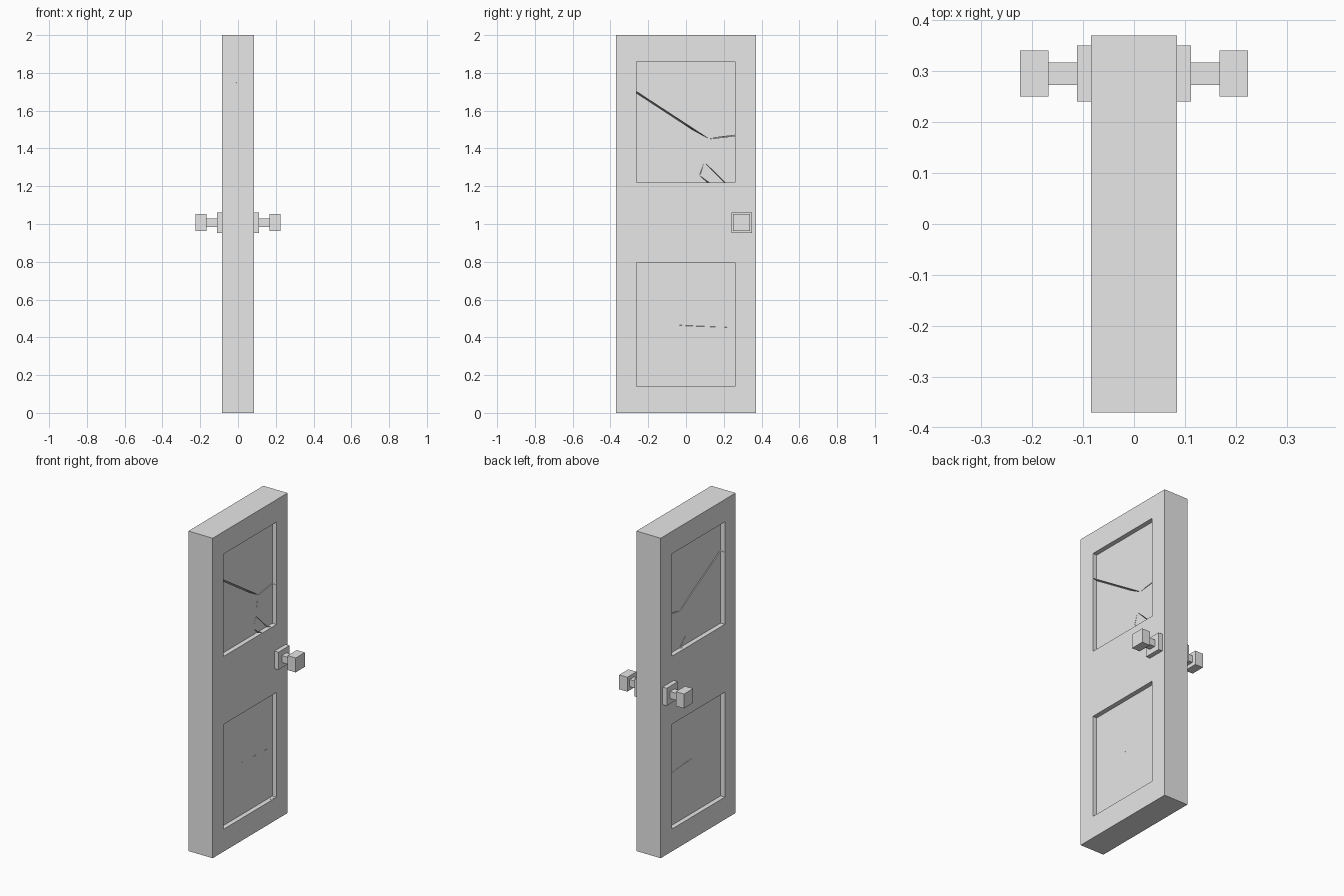
import bpy, bmesh

if "Cube" in bpy.data.objects:
    bpy.data.objects.remove(bpy.data.objects["Cube"])

HX = 0.084   # half thickness of the door
mat = bpy.data.materials.new("plain grey")
mat.diffuse_color = (0.8, 0.8, 0.8, 1)
mat.use_nodes = True
mat.node_tree.nodes["Principled BSDF"].inputs["Base Color"].default_value = mat.diffuse_color


def add_object(name, bm):
    bmesh.ops.recalc_face_normals(bm, faces=bm.faces)
    me = bpy.data.meshes.new(name)
    bm.to_mesh(me)
    bm.free()
    me.materials.append(mat)
    ob = bpy.data.objects.new(name, me)
    bpy.context.collection.objects.link(ob)
    return ob


def add_box(bm, x0, x1, y0, y1, z0, z1):
    for v in bmesh.ops.create_cube(bm, size=1)["verts"]:
        v.co = ((x0 + x1) / 2 + v.co.x * (x1 - x0),
                (y0 + y1) / 2 + v.co.y * (y1 - y0),
                (z0 + z1) / 2 + v.co.z * (z1 - z0))


# crack junctions: (y, z) on the +x face, then (y, z) on the -x face
E = 0.37
P = {
    "bl": (-E, 0, -E, 0), "br": (E, 0, E, 0),
    "tl": (-E, 2, -E, 2), "tr": (E, 2, E, 2),
    "top": (.23, 2, .28, 2), "r_top": (E, 1.89, E, 1.89),
    "l_hi": (-E, 1.77, -E, 1.73), "hub": (.12, 1.45, .14, 1.45), "r_hi": (E, 1.48, E, 1.5),
    "s1": (.1, 1.34, .074, 1.265), "r_s1": (E, 1.07, E, 1.0),
    "s2": (.08, 1.27, .03, 1.2), "r_s2": (E, 1.0, E, .95),
    "mid": (0, 1.05, -.084, 1.035), "l_mid": (-E, 1.0, -E, 1.03),
    "under": (.2, .93, -.035, .82), "r_under": (E, .895, E, .91),
    "l_lo": (-E, .25, -E, .26), "lo": (-.06, .46, 0, .49), "r_lo": (E, .445, E, .46),
    "base": (-.12, 0, .33, 0), "bump": (.2, .15, .35, .01), "r_base": (E, .13, E, .02),
}

# outlines of the broken door pieces
SHARDS = {
    "door_top": "tl top r_top r_hi hub l_hi",
    "door_top_corner": "top tr r_top",
    "door_left": "l_hi hub s1 s2 mid l_mid",
    "door_right": "hub r_hi r_s1 s1",
    "door_sliver": "s1 r_s1 r_s2 s2",
    "door_lock_area": "s2 r_s2 r_under under mid",
    "door_middle": "l_mid mid under r_under r_lo lo l_lo",
    "door_bottom": "l_lo lo r_lo r_base bump base bl",
    "door_bottom_corner": "base bump r_base br",
}

# cutter for the sunken panels on both faces
bm = bmesh.new()
for z0, z1 in ((.14, .795), (1.22, 1.86)):
    add_box(bm, .055, .2, -.263, .26, z0, z1)
    add_box(bm, -.2, -.055, -.263, .26, z0, z1)
cutter = add_object("panel_cutter", bm)
cutter.hide_render = True

# door pieces: skewed prisms with the panels cut in
for name, outline in SHARDS.items():
    pts = [P[k] for k in outline.split()]
    bm = bmesh.new()
    right = [bm.verts.new((HX, p[0], p[1])) for p in pts]
    left = [bm.verts.new((-HX, p[2], p[3])) for p in pts]
    bm.faces.new(right)
    bm.faces.new(left[::-1])
    for i in range(len(pts)):
        j = (i + 1) % len(pts)
        bm.faces.new((right[j], right[i], left[i], left[j]))
    ob = add_object(name, bm)
    mod = ob.modifiers.new("panels", "BOOLEAN")
    mod.operation = "DIFFERENCE"
    mod.solver = "EXACT"
    mod.object = cutter
    dg = bpy.context.evaluated_depsgraph_get()
    baked = bpy.data.meshes.new_from_object(ob.evaluated_get(dg))
    ob.modifiers.clear()
    ob.data = baked
bpy.data.objects.remove(cutter)

# handles on both sides: plate, stem, knob
for side, s in (("right", 1), ("left", -1)):
    for part, x0, x1, w, in (("plate", HX, .112, .055), ("stem", .112, .168, .022),
                             ("knob", .168, .224, .045)):
        bm = bmesh.new()
        a, b = sorted((s * x0, s * x1))
        add_box(bm, a, b, .295 - w, .295 + w, 1.007 - w, 1.007 + w)
        add_object(f"{side}_handle_{part}", bm)
